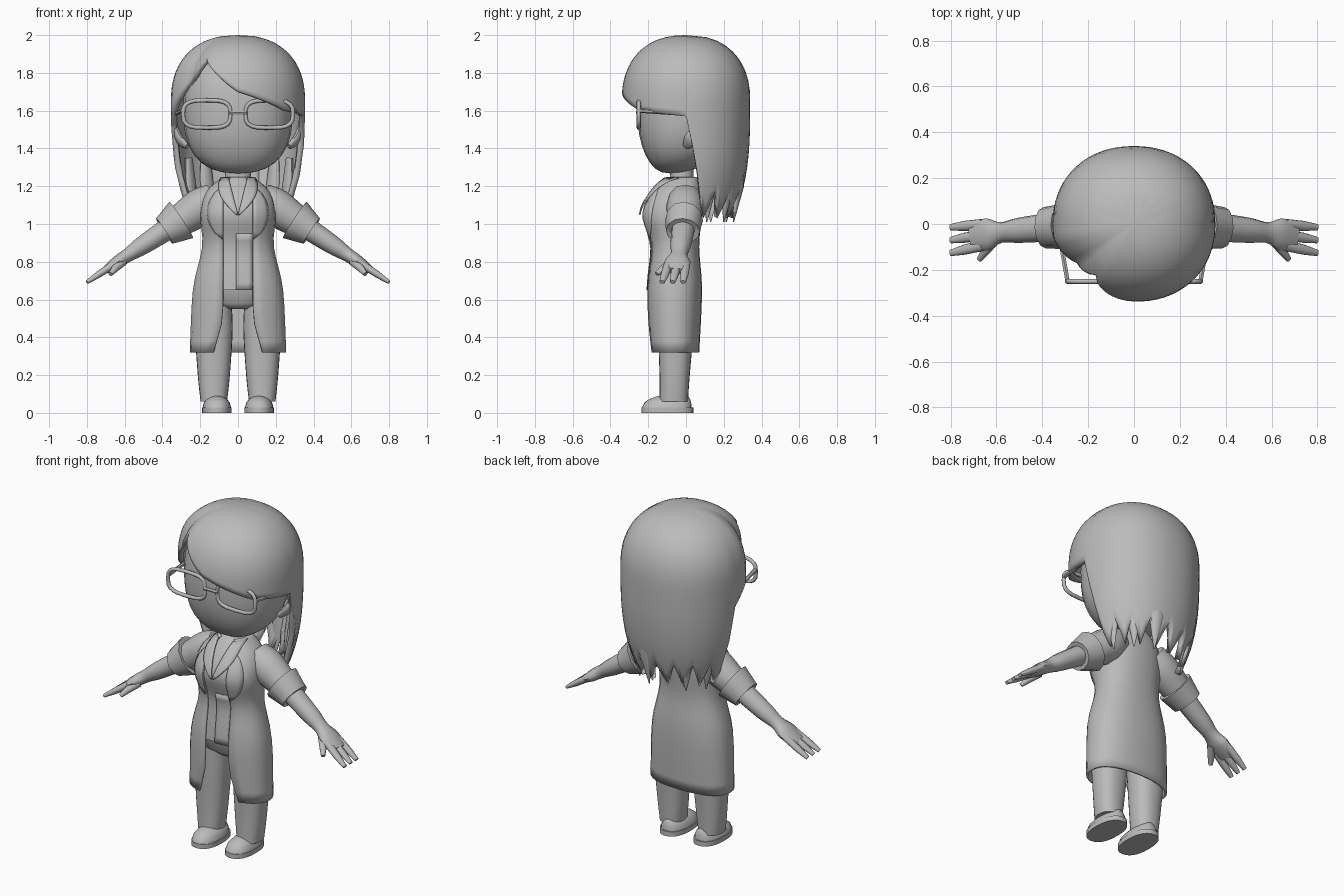
import bpy, bmesh
from math import sin, cos, asin, sqrt, pi, tau, radians
from mathutils import Vector

cube = bpy.data.objects.get("Cube")
if cube:
    bpy.data.objects.remove(cube, do_unlink=True)

mat = bpy.data.materials.new("plain_grey")
mat.use_nodes = True
mat.diffuse_color = (0.5, 0.5, 0.5, 1)
mat.node_tree.nodes["Principled BSDF"].inputs["Base Color"].default_value = mat.diffuse_color
ROUNDNESS = 0.85


def smooth(keys, steps=4):
    """Run a smooth spline through a few key rows."""
    rows, last = [], len(keys) - 1
    for i in range(last):
        quad = list(zip(keys[max(i - 1, 0)], keys[i], keys[i + 1], keys[min(i + 2, last)]))
        for k in range(steps):
            t = k / steps
            rows.append([b + t * (c - a + t * (2*a - 5*b + 4*c - d + t * (3*b - a - 3*c + d))) / 2
                         for a, b, c, d in quad])
    return rows + [list(keys[-1])]


def lerp(table, key):
    """Interpolate the rows of a table sorted by first value."""
    for low, high in zip(table, table[1:]):
        if key <= high[0]:
            t = max(0, (key - low[0]) / (high[0] - low[0]))
            return [u + (v - u) * t for u, v in zip(low, high)]
    return table[-1]


def power(value, exponent=ROUNDNESS):
    return (1 if value >= 0 else -1) * abs(value) ** exponent


def section(row, x=0, gap=0, n=24):
    """Rounded cross-section from height, half width, front y and back y, with an optional front gap."""
    z, width, front, back = row
    start = asin((gap / width) ** (1 / ROUNDNESS))
    angles = [start + (tau - 2 * start) * i / n for i in range(n + 1)]
    middle, depth = (front + back) / 2, (back - front) / 2
    return [(x + width * power(sin(a)), middle - depth * power(cos(a)), z) for a in angles]


def skin(name, rings, caps=False, loop=False, thick=0, angle=50):
    """Bridge rings of points into a surface."""
    bm = bmesh.new()
    grid = [[bm.verts.new(p) for p in ring] for ring in rings]
    if loop:
        grid.append(grid[0])
    for low, high in zip(grid, grid[1:]):
        for i in range(len(low) - 1):
            bm.faces.new((low[i], low[i + 1], high[i + 1], high[i]))
    if caps:
        bm.faces.new(grid[0][:-1])
        bm.faces.new(grid[-1][:-1])
    bmesh.ops.remove_doubles(bm, verts=bm.verts, dist=0.0002)
    bmesh.ops.recalc_face_normals(bm, faces=bm.faces)
    mesh = bpy.data.meshes.new(name)
    bm.to_mesh(mesh)
    bm.free()
    mesh.materials.append(mat)
    obj = bpy.data.objects.new(name, mesh)
    bpy.context.collection.objects.link(obj)
    if thick:
        shell = obj.modifiers.new("thickness", 'SOLIDIFY')
        shell.thickness, shell.offset = thick, -1
    bpy.ops.object.select_all(action='DESELECT')
    obj.select_set(True)
    bpy.context.view_layer.objects.active = obj
    bpy.ops.object.shade_smooth_by_angle(angle=radians(angle))


def loft(name, rows, x=0, angle=50):
    skin(name, [section(row, x) for row in rows], caps=True, angle=angle)


def tube(name, points, ref=(0, 1, 0), loop=False, n=12, angle=50):
    """Sweep an ellipse along points: x, y, z, radius along ref, radius across."""
    centres, rings, count = [Vector(p[:3]) for p in points], [], len(points)
    for i, point in enumerate(points):
        before = i - 1 if loop else max(i - 1, 0)
        after = (i + 1) % count if loop else min(i + 1, count - 1)
        along = centres[after] - centres[before]
        across = along.cross(Vector(ref)).normalized()
        up = across.cross(along.normalized())
        rings.append([centres[i] + up * point[3] * cos(tau * k / n) + across * point[4] * sin(tau * k / n)
                      for k in range(n + 1)])
    skin(name, rings, caps=not loop, loop=loop, angle=angle)


def limb(name, side, rows, spread=0, angle=50):
    """Tube along the sloping arm: distance out, width, height."""
    tube(name, [(side * x, spread * x - 0.11 * x * x, 1.22 - 0.66 * x, w, h) for x, w, h in rows], angle=angle)


# Long coat, open down the front and flaring below the hips
COAT = smooth([(.32, .255, -.195, .07), (.65, .24, -.21, .085), (.88, .19, -.19, .07),
               (1.05, .2, -.235, .085), (1.17, .17, -.18, .085), (1.25, .08, -.11, .06)])
skin("long_coat", [section(row, gap=min(.08 + .28 * max(0, .5 - row[0]), row[1] * .55)) for row in COAT],
     thick=0.012)


def coat_front(x, z):
    _, width, front, back = lerp(COAT, z)
    s = min(1, abs(x) / width) ** (1 / ROUNDNESS)
    return (front + back) / 2 - (back - front) / 2 * sqrt(1 - s * s) ** ROUNDNESS


def panel(name, low, high, span, lift, thick=0.008):
    """Thin panel on the coat front; span gives its inner and outer x for t from bottom to top."""
    rings = []
    for j in range(9):
        t = j / 8
        z, (inner, outer) = low + (high - low) * t, span(t)
        xs = [inner + (outer - inner) * i / 4 for i in range(5)]
        rings.append([(x, coat_front(x, z) - lift, z) for x in xs])
    skin(name, rings, thick=thick)


# Clothes under the coat, and the neck
INSET = 0.014
loft("shirt", [(z, w - INSET, f + INSET, b - INSET) for z, w, f, b in COAT if z > 0.62])
loft("trouser_hips", [(.55, .06, -.14, .02), (.58, .17, -.17, .05), (.68, .2, -.18, .06)])
loft("neck", [(z, .07, -.085, .04) for z in (1.1, 1.2, 1.34)])
panel("shirt_placket", .65, .95, lambda t: (-.01, .075), lift=-.009)

for s, side in ((1, "left_"), (-1, "right_")):
    # Lapel and collar
    panel(side + "lapel", .92, 1.2, lambda t: (s * .08, s * (.085 + .08 * sin(pi * t) ** .7)), lift=.006)
    panel(side + "collar", 1.05, 1.245, lambda t: (s * .05 * t, s * (.01 + .05 * t + .06 * sin(pi * t * .8))),
          lift=.014)

    # Sleeve, rolled cuff, bare arm and hand
    limb(side + "sleeve", s, smooth([(.12, .09, .08), (.2, .1, .1), (.33, .08, .08)]))
    limb(side + "cuff", s, [(.3, .1, .115), (.39, .09, .08), (.38, .06, .06)], angle=35)
    limb(side + "forearm", s, smooth([(.34, .064, .06), (.5, .055, .05), (.58, .045, .037),
                                      (.64, .07, .033), (.71, .06, .018)]))
    for k, finger in enumerate(("back", "middle", "front")):
        limb(side + finger + "_finger", s, [(.66, .024, .02), (.74, .022, .018), (.8, .014, .01)],
             spread=.07 * (1 - k))
    tube(side + "thumb", [(s * .61, -.07, .8, .024, .024), (s * .65, -.12, .765, .02, .02),
                          (s * .675, -.155, .735, .012, .012)], ref=(1, 0, 0))

    # Leg and shoe
    loft(side + "leg", smooth([(.06, .07, -.14, .01), (.2, .085, -.14, .02), (.45, .1, -.15, .04),
                               (.62, .09, -.16, .04)]), x=s * .128)
    loft(side + "sole", [(z, .078, -.235, .04) for z in (0, .028)], x=s * .112, angle=35)
    dome = [(h, sqrt(1 - h * h)) for h in (0, .4, .7, .9, .98)]
    loft(side + "shoe", [(.028 + .065 * h, .075 * k, -.1 - .132 * k, .03 * k) for h, k in dome], x=s * .112)

    # Ear
    tube(side + "ear", smooth([(s * .27, 0, 1.41, .012, .02), (s * .31, .03, 1.45, .02, .04),
                               (s * .335, .075, 1.53, .01, .02)]), ref=(1, 0, 0))

    # Glasses rim and side arm
    wire = (.011, .011)
    rim = [tau * i / 20 for i in range(20)]
    tube(side + "glasses_rim", [(s * .165 + .126 * power(cos(a), .6), -.25, 1.582 + .073 * power(sin(a), .65), *wire)
                                for a in rim], loop=True, n=8)
    tube(side + "glasses_arm", [(s * .29, -.25, 1.6, *wire), (s * .34, .04, 1.58, *wire)], ref=(0, 0, 1), n=6)
tube("glasses_bridge", [(x, -.255, 1.59, *wire) for x in (-.045, .045)], n=6)

# Head: a rounded block whose chin leans forward
head_rows = []
for i in range(17):
    h = -cos(pi * i / 16)
    size = max(.03, (1 - abs(h) ** 2.5) ** .4)
    lean = -.08 * max(0, -h) ** 2
    head_rows.append((1.6 + .332 * h, .29 * size, lean - .257 * size - lean * size, lean + .24 * size))
loft("head", head_rows)


def hair_size(z):
    """Domed above the brow, tapering to the tips below it."""
    h = (z - 1.65) / .35
    return (1 - min(1, h) ** 2.3) ** .435 if h > 0 else 1 - .3 * (-h * .54) ** 3


# Height of the hairline by angle from the front: a fringe swept from a side parting
HAIRLINE = [(-105, 1.1), (-95, 1.5), (-80, 1.6), (-35, 1.88), (0, 1.7), (45, 1.6), (90, 1.57), (105, 1.1)]
rings = []
for j in range(19):
    ring = []
    for deg in range(-180, 181, 5):
        a = radians(deg)
        zigzag = 1.03 + .3 * abs(deg / 20 % 1 - .5)
        edge = lerp(HAIRLINE, deg)[1] if abs(deg) < 105 else zigzag
        z = 2 - (2 - edge) * (j / 18) ** 1.5
        size = hair_size(z) * (1 - .13 * max(0, 1 - abs(deg + 55) / 25))
        ring.append((.355 * size * power(sin(a), .93), -.34 * size * power(cos(a), .93), z))
    rings.append(ring)
skin("hair", rings, thick=0.03, angle=60)

# Loose pointed locks below the hair
for deg in (-145, -120, 115, 140, 165):
    x, y = sin(radians(deg)), -cos(radians(deg))
    tube(f"hair_lock_{deg % 360}", [(.3 * x, .3 * y, 1.35, .015, .03), (.29 * x, .29 * y, 1.2, .025, .045),
                                    (.26 * x, .26 * y, 1.01, .003, .003)], ref=(x, y, 0))
